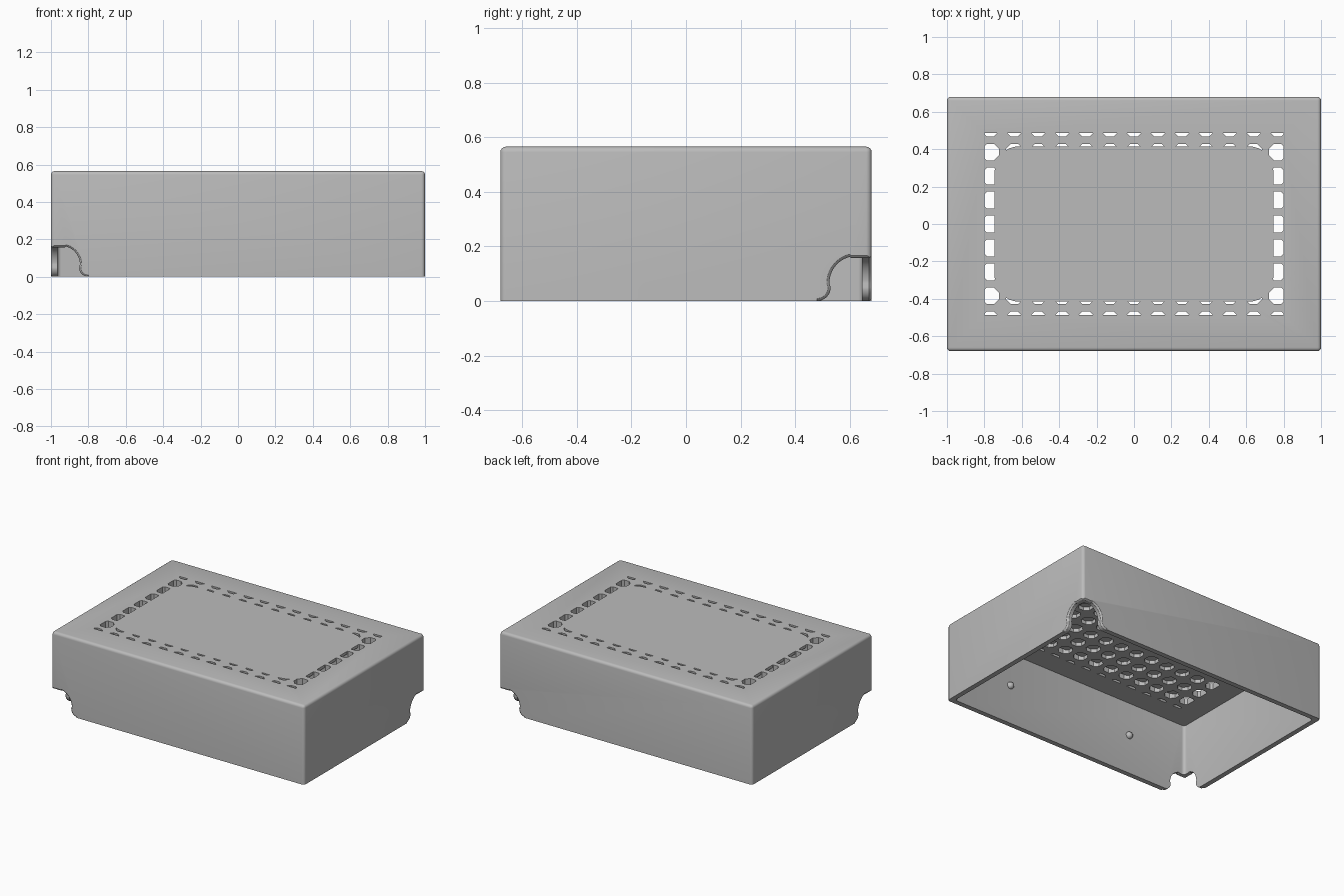
import bpy
import bmesh
from math import cos, sin, radians, pi
from mathutils import Matrix, Vector

cube = bpy.data.objects.get("Cube")
if cube:
    bpy.data.objects.remove(cube)

HX, HY, H = 1.0, 0.68, 0.565      # half width, half depth, height
WALL, CEILING = 0.035, 0.52
PITCH = 0.128

grey = bpy.data.materials.new("grey plastic")
grey.use_nodes = True
grey.diffuse_color = (0.5, 0.5, 0.5, 1)
grey.node_tree.nodes["Principled BSDF"].inputs["Base Color"].default_value = (0.5, 0.5, 0.5, 1)


def make_object(name, bm, helper=False):
    bmesh.ops.recalc_face_normals(bm, faces=bm.faces)
    mesh = bpy.data.meshes.new(name)
    bm.to_mesh(mesh)
    bm.free()
    mesh.materials.append(grey)
    obj = bpy.data.objects.new(name, mesh)
    bpy.context.collection.objects.link(obj)
    obj.hide_render = helper
    return obj


def rounded_box(name, hx, hy, z0, z1, keep_edge, radius, segments, helper=False):
    bm = bmesh.new()
    bmesh.ops.create_cube(bm, size=1)
    bmesh.ops.scale(bm, vec=(2 * hx, 2 * hy, z1 - z0), verts=bm.verts)
    bmesh.ops.translate(bm, vec=(0, 0, (z0 + z1) / 2), verts=bm.verts)
    edges = [e for e in bm.edges if keep_edge(e)]
    bmesh.ops.bevel(bm, geom=edges, offset=radius, segments=segments,
                    profile=0.5, affect='EDGES')
    return make_object(name, bm, helper)


def upright(e):
    return abs(e.verts[0].co.z - e.verts[1].co.z) > 0.01


def not_bottom(e):
    return max(v.co.z for v in e.verts) > 0.1


def boolean(obj, cutter):
    mod = obj.modifiers.new(cutter.name, 'BOOLEAN')
    mod.operation = 'DIFFERENCE'
    mod.solver = 'EXACT'
    mod.object = cutter


def vent_cutter():
    # octagonal vent grid, trimmed to a rectangle, then extruded
    bm = bmesh.new()
    for i in range(-6, 7):
        for j in range(-4, 5):
            place = Matrix.Translation((i * PITCH, j * PITCH, 0.45)) @ Matrix.Rotation(pi / 8, 4, 'Z')
            bmesh.ops.create_circle(bm, cap_ends=True, segments=8, radius=0.0487, matrix=place)
    for normal, limit in (((1, 0, 0), 0.8), ((-1, 0, 0), 0.8), ((0, 1, 0), 0.487), ((0, -1, 0), 0.487)):
        n = Vector(normal)
        geom = bm.verts[:] + bm.edges[:] + bm.faces[:]
        bmesh.ops.bisect_plane(bm, geom=geom, plane_co=n * limit, plane_no=n, clear_outer=True)
    top = bmesh.ops.extrude_face_region(bm, geom=bm.faces[:], use_keep_orig=True)
    moved = [g for g in top["geom"] if isinstance(g, bmesh.types.BMVert)]
    bmesh.ops.translate(bm, vec=(0, 0, 0.15), verts=moved)
    return make_object("vent_cutter", bm, True)


def notch_profile(off):
    # half of a bell-shaped cable opening: (distance from corner, height)
    pts = [(-0.05, -0.05), (0.2, -0.05)]
    for k in range(9):
        a = radians(270 - 90 * k / 8)
        pts.append((0.2 + (0.05 - off) * cos(a), 0.05 + (0.05 - off) * sin(a)))
    for k in range(13):
        a = radians(75 * k / 12)
        pts.append((0.055 + (0.1 + off) * cos(a), 0.065 + (0.1 + off) * sin(a)))
    return pts + [(0.074, 0.157 + off), (-0.05, 0.157 + off)]


def notch_cutter(sign, along_x):
    # lofted so the outer rim of the opening is chamfered
    bm = bmesh.new()
    rings = []
    for depth, off in ((-0.03, 0.01), (0, 0.01), (0.004, 0.004), (0.01, 0), (0.07, 0)):
        ring = []
        for u, z in notch_profile(off):
            a, b = (u, depth) if along_x else (depth, u)
            ring.append(bm.verts.new((sign * (HX - a), sign * (HY - b), z)))
        rings.append(ring)
    for r0, r1 in zip(rings, rings[1:]):
        for k in range(len(r0)):
            m = (k + 1) % len(r0)
            bm.faces.new((r0[k], r0[m], r1[m], r1[k]))
    bm.faces.new(rings[0])
    bm.faces.new(rings[-1])
    return make_object("notch_cutter", bm, True)


# Hollow cover body
cover = rounded_box("cover", HX, HY, 0, H, not_bottom, 0.02, 4)
cavity = rounded_box("cavity_cutter", HX - WALL, HY - WALL, -0.1, CEILING, upright, 0.02, 4, True)

# Vents are closed from above by a rounded centre panel
panel = rounded_box("panel_helper", 0.745, 0.415, H - 0.02, 0.7, upright, 0.13, 8, True)
vents = vent_cutter()
boolean(vents, panel)

cutters = [cavity, vents]
for sign in (-1, 1):
    for along_x in (True, False):
        cutters.append(notch_cutter(sign, along_x))
for cutter in cutters:
    boolean(cover, cutter)

# Bake the cuts and drop the helpers
bpy.context.view_layer.update()
graph = bpy.context.evaluated_depsgraph_get()
baked = bpy.data.meshes.new_from_object(cover.evaluated_get(graph))
cover.modifiers.clear()
cover.data = baked
for helper in cutters + [panel]:
    bpy.data.objects.remove(helper)

# Snap bumps on the inside of the long walls
parts = [cover]
for side, y in (("front", -1), ("back", 1)):
    for hand, x in (("right", -0.5), ("left", 0.5)):
        bm = bmesh.new()
        bmesh.ops.create_uvsphere(bm, u_segments=16, v_segments=10, radius=0.025)
        bump = make_object(f"{side}_{hand}_snap_bump", bm)
        bump.location = (x, y * (HY - WALL), 0.28)
        parts.append(bump)

# Smooth the fillets, keep the hard edges
bpy.ops.object.select_all(action='DESELECT')
for part in parts:
    part.select_set(True)
bpy.context.view_layer.objects.active = cover
bpy.ops.object.shade_smooth_by_angle(angle=radians(30))
